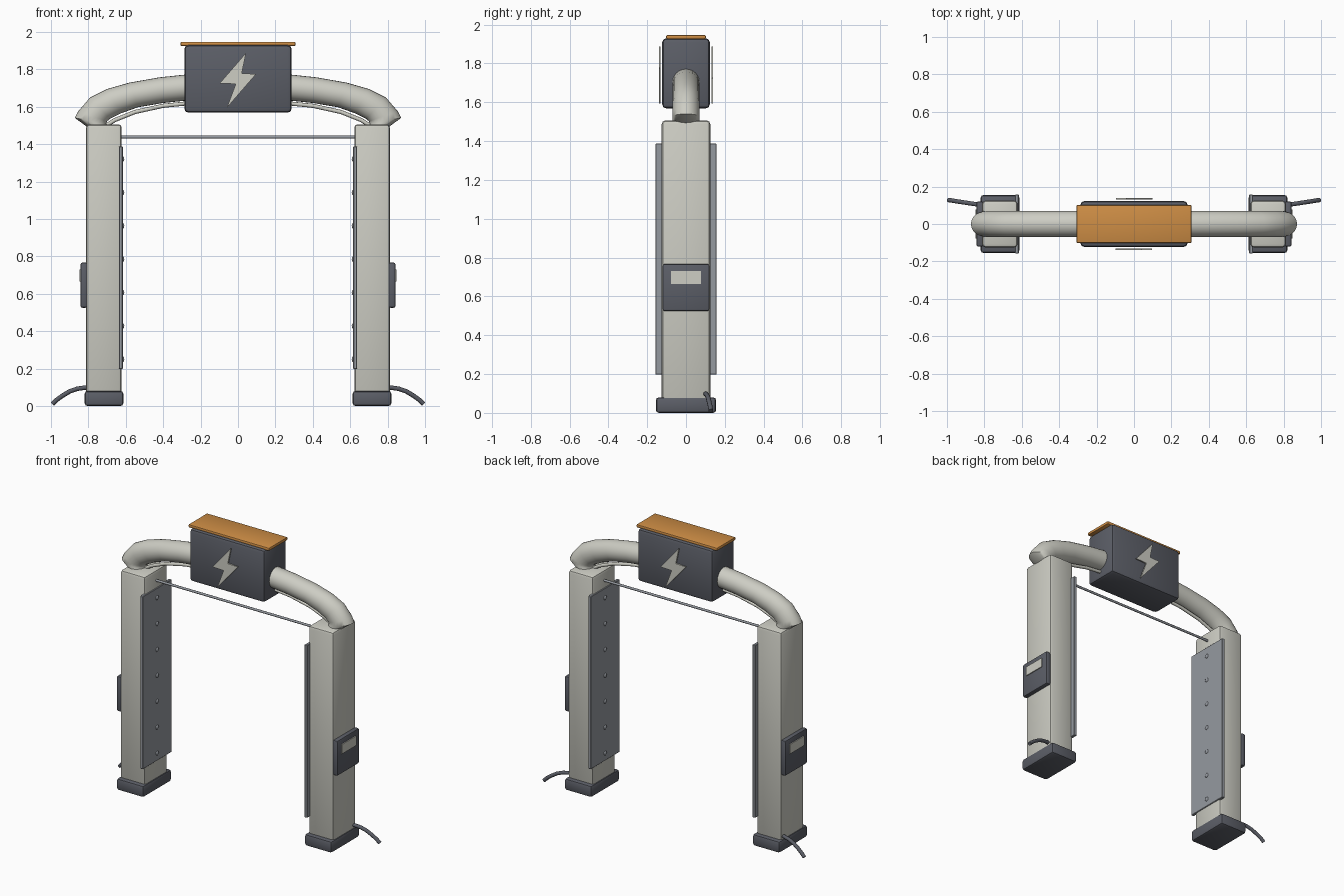
import bpy, bmesh, math
from mathutils import Vector

if "Cube" in bpy.data.objects:
    bpy.data.objects.remove(bpy.data.objects["Cube"])


def mat(name, col):
    m = bpy.data.materials.new(name)
    m.diffuse_color = (*col, 1)
    m.use_nodes = True
    m.node_tree.nodes["Principled BSDF"].inputs["Base Color"].default_value = m.diffuse_color
    return m


LIGHT = mat("warm_light_grey", (0.61, 0.61, 0.55))
DARK = mat("dark_slate", (0.105, 0.112, 0.135))
STEEL = mat("steel_grey", (0.30, 0.32, 0.35))
ORANGE = mat("orange", (0.62, 0.27, 0.06))


def finish(bm, name, m, angle=30):
    bmesh.ops.recalc_face_normals(bm, faces=bm.faces[:])
    me = bpy.data.meshes.new(name)
    bm.to_mesh(me)
    bm.free()
    me.materials.append(m)
    ob = bpy.data.objects.new(name, me)
    bpy.context.collection.objects.link(ob)
    bpy.ops.object.select_all(action='DESELECT')
    ob.select_set(True)
    bpy.context.view_layer.objects.active = ob
    if angle:
        bpy.ops.object.shade_smooth_by_angle(angle=math.radians(angle))
    return ob


def box(name, lo, hi, m, bevel=0.0, seg=2):
    bm = bmesh.new()
    bmesh.ops.create_cube(bm, size=1)
    for v in bm.verts:
        v.co = [(a + b) / 2 + c * (b - a) for a, b, c in zip(lo, hi, v.co)]
    if bevel:
        bmesh.ops.bevel(bm, geom=bm.edges[:], offset=bevel, segments=seg,
                        profile=0.5, affect='EDGES')
    return finish(bm, name, m, 0 if seg == 1 else 30)


def side_box(name, s, x0, x1, y, z0, z1, m, bevel=0.0, seg=2):
    a, b = sorted((s * x0, s * x1))
    return box(name, (a, -y, z0), (b, y, z1), m, bevel, seg)


def skin(name, rings, m, angle=60):
    bm = bmesh.new()
    rows = [[bm.verts.new(p) for p in r] for r in rings]
    n = len(rows[0])
    for r, q in zip(rows, rows[1:]):
        for i in range(n):
            bm.faces.new((r[i], r[(i + 1) % n], q[(i + 1) % n], q[i]))
    bm.faces.new(rows[0])
    bm.faces.new(rows[-1])
    return finish(bm, name, m, angle)


def tube(name, pts, r, m, n=10):
    pts = [Vector(p) for p in pts]
    rings = []
    for i, p in enumerate(pts):
        t = (pts[min(i + 1, len(pts) - 1)] - pts[max(i - 1, 0)]).normalized()
        u = t.cross(Vector((0, 1, 0))).normalized()
        w = t.cross(u)
        rings.append([p + r * (u * math.cos(k * math.tau / n) + w * math.sin(k * math.tau / n))
                      for k in range(n)])
    return skin(name, rings, m)


# Top arch: (outer x, z, inner x, z) of each cross-section, mirrored in x
half = [(0.79, 1.48, 0.69, 1.48), (0.872, 1.54, 0.705, 1.51), (0.855, 1.575, 0.70, 1.522),
        (0.79, 1.65, 0.685, 1.535), (0.70, 1.695, 0.625, 1.565), (0.58, 1.729, 0.535, 1.597),
        (0.42, 1.757, 0.40, 1.62), (0.28, 1.772, 0.275, 1.633)]
sections = half + [(0, 1.78, 0, 1.64)] + [(-a, b, -c, d) for a, b, c, d in reversed(half)]
rings = []
for a, b, c, d in sections:
    o, i = Vector((a, 0, b)), Vector((c, 0, d))
    rings.append([(o + i) / 2 + (o - i) / 2 * math.cos(k * math.tau / 24)
                  + Vector((0, 0.07 * math.sin(k * math.tau / 24), 0)) for k in range(24)])
skin("top_arch", rings, LIGHT, 50)

# Thin conduit under the arch
arc = [(0.72, 1.49), (0.66, 1.528), (0.55, 1.572), (0.40, 1.605), (0.25, 1.62)]
tube("arch_conduit", [(x, 0, z) for x, z in arc] + [(-x, 0, z) for x, z in reversed(arc)],
     0.011, LIGHT)

# Central housing with lid
box("housing", (-0.287, -0.123, 1.568), (0.287, 0.123, 1.93), DARK, 0.022)
box("housing_lid", (-0.308, -0.102, 1.925), (0.308, 0.102, 1.947), ORANGE, 0.007)

# Bolt-shaped signs, the back one turned half way round
sign = [(0.043, 1.888), (-0.098, 1.725), (-0.012, 1.722), (-0.06, 1.594), (0.097, 1.775),
        (0.02, 1.778)]
for name, s in (("front_bolt_sign", 1), ("back_bolt_sign", -1)):
    bm = bmesh.new()
    f = bm.faces.new([bm.verts.new((s * x, -s * 0.131, z)) for x, z in sign])
    ext = bmesh.ops.extrude_face_region(bm, geom=[f], use_keep_orig=True)
    for v in ext["geom"]:
        if isinstance(v, bmesh.types.BMVert):
            v.co.y -= s * 0.009
    finish(bm, name, LIGHT, 0)

# Side parts, mirrored
for side, s in (("left", -1), ("right", 1)):
    side_box(side + "_foot", s, 0.613, 0.82, 0.155, 0, 0.08, DARK, 0.015)
    side_box(side + "_post", s, 0.622, 0.812, 0.125, 0.06, 1.506, LIGHT, 0.018)
    side_box(side + "_inner_panel", s, 0.616, 0.637, 0.157, 0.197, 1.387, STEEL, 0.003, 1)
    side_box(side + "_control_box", s, 0.805, 0.842, 0.121, 0.525, 0.767, DARK, 0.01)
    side_box(side + "_screen", s, 0.84, 0.848, 0.077, 0.665, 0.73, LIGHT)
    # Row of domed studs on the inner panel
    for k in range(7):
        bm = bmesh.new()
        bmesh.ops.create_uvsphere(bm, u_segments=12, v_segments=8, radius=0.015)
        for v in bm.verts:
            v.co.x = v.co.x * 0.6 + s * 0.617
            v.co.z += 0.25 + k * 0.1783
        finish(bm, f"{side}_stud_{k + 1}", STEEL, 60)
    # Power cable curling down to the ground
    tube(side + "_cable", [(s * x, y, z) for x, y, z in (
        (0.78, 0.095, 0.098), (0.82, 0.102, 0.098), (0.86, 0.108, 0.092), (0.90, 0.114, 0.078),
        (0.94, 0.12, 0.054), (0.97, 0.125, 0.032), (0.992, 0.128, 0.011))], 0.012, DARK)

# Cross rod with end collars
tube("cross_rod", [(-0.63, 0, 1.438), (0.63, 0, 1.438)], 0.008, STEEL)
